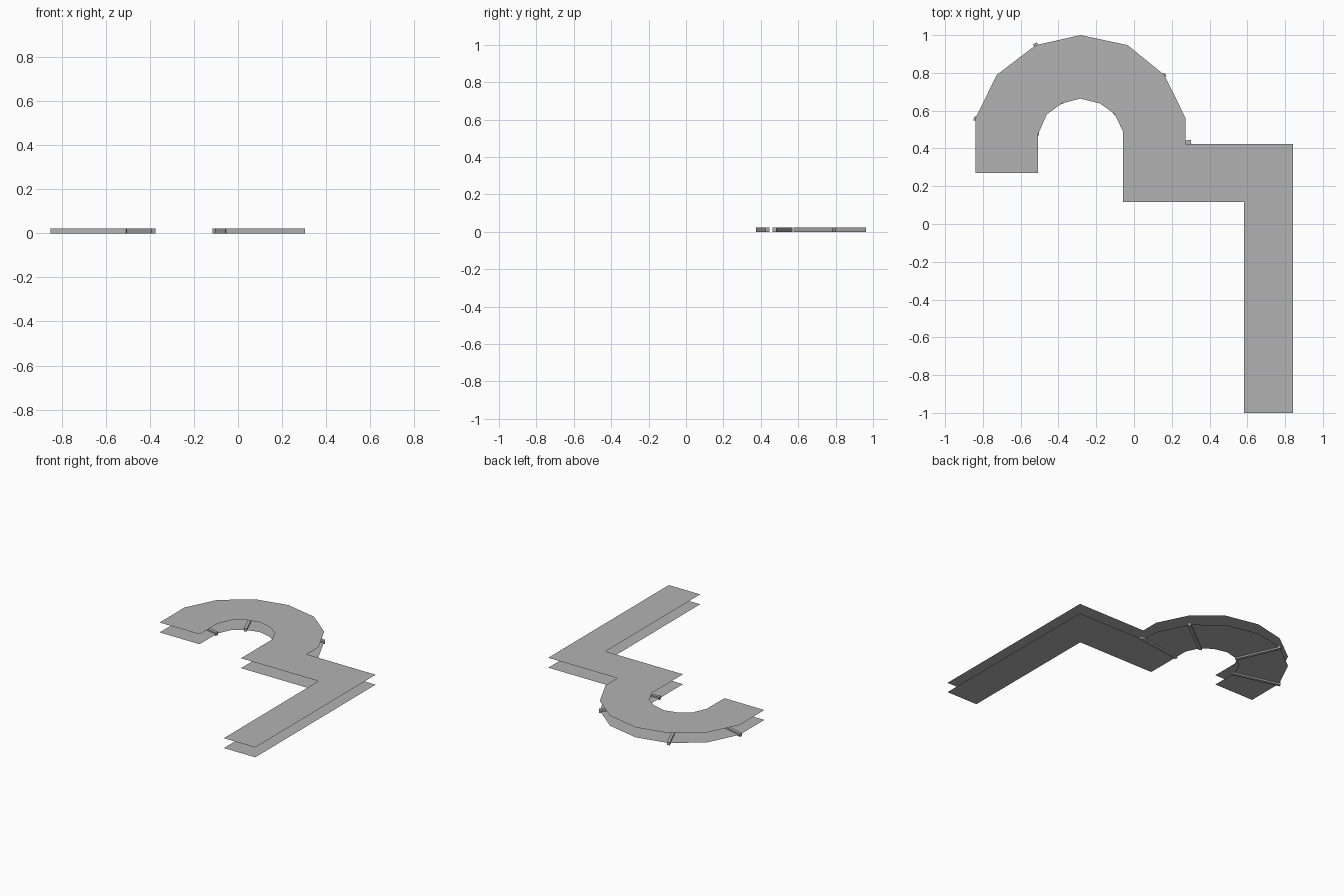
import bpy
import bmesh
from math import atan2
from mathutils import Matrix, Vector

cube = bpy.data.objects.get("Cube")
if cube:
    bpy.data.objects.remove(cube, do_unlink=True)

LOW_Z, HIGH_Z = 0.011, 0.085   # heights of the two sheets
BEAM = 0.022                   # square section of the beams

# Single plain grey
grey = bpy.data.materials.new("plain grey")
grey.use_nodes = True
colour = (0.45, 0.45, 0.45, 1)
grey.diffuse_color = colour
grey.node_tree.nodes["Principled BSDF"].inputs["Base Color"].default_value = colour


def finish(name, bm):
    mesh = bpy.data.meshes.new(name)
    bm.to_mesh(mesh)
    bm.free()
    mesh.materials.append(grey)
    obj = bpy.data.objects.new(name, mesh)
    bpy.context.collection.objects.link(obj)
    return obj


# Path outline: outer bend, landing, long leg, inner bend
outer_bend = [(-.838, .27), (-.838, .563), (-.726, .79), (-.52, .947), (-.283, 1),
              (-.034, .947), (.16, .79), (.272, .563), (.272, .424)]
leg = [(.843, .424), (.843, -1), (.583, -1), (.583, .117), (-.057, .117)]
inner_bend = [(-.057, .487), (-.103, .583), (-.18, .638), (-.283, .664),
              (-.383, .638), (-.462, .58), (-.507, .477), (-.507, .27)]
outline = outer_bend + leg + inner_bend


def sheet(name, z):
    bm = bmesh.new()
    face = bm.faces.new([bm.verts.new((x, y, z)) for x, y in outline])
    face.normal_update()
    if face.normal.z < 0:
        face.normal_flip()
    return finish(name, bm)


sheet("floor_sheet", LOW_Z)
sheet("roof_sheet", HIGH_Z)


# Cross beams running from the inner edge to just past the outer edge
def beam(name, start, end):
    a, b = Vector(start), Vector(end)
    d = b - a
    mid = (a + b) / 2
    bm = bmesh.new()
    bmesh.ops.create_cube(bm, size=1, matrix=(
        Matrix.Translation((mid.x, mid.y, BEAM / 2))
        @ Matrix.Rotation(atan2(d.y, d.x), 4, "Z")
        @ Matrix.Diagonal((d.length, BEAM, BEAM, 1))))
    finish(name, bm)


beam_ends = [((-.057, .386), (.302, .435)), ((-.108, .583), (.166, .793)),
             ((-.383, .635), (-.524, .957)), ((-.505, .472), (-.847, .56))]
for i, (start, end) in enumerate(beam_ends, 1):
    beam(f"cross_beam_{i}", start, end)
